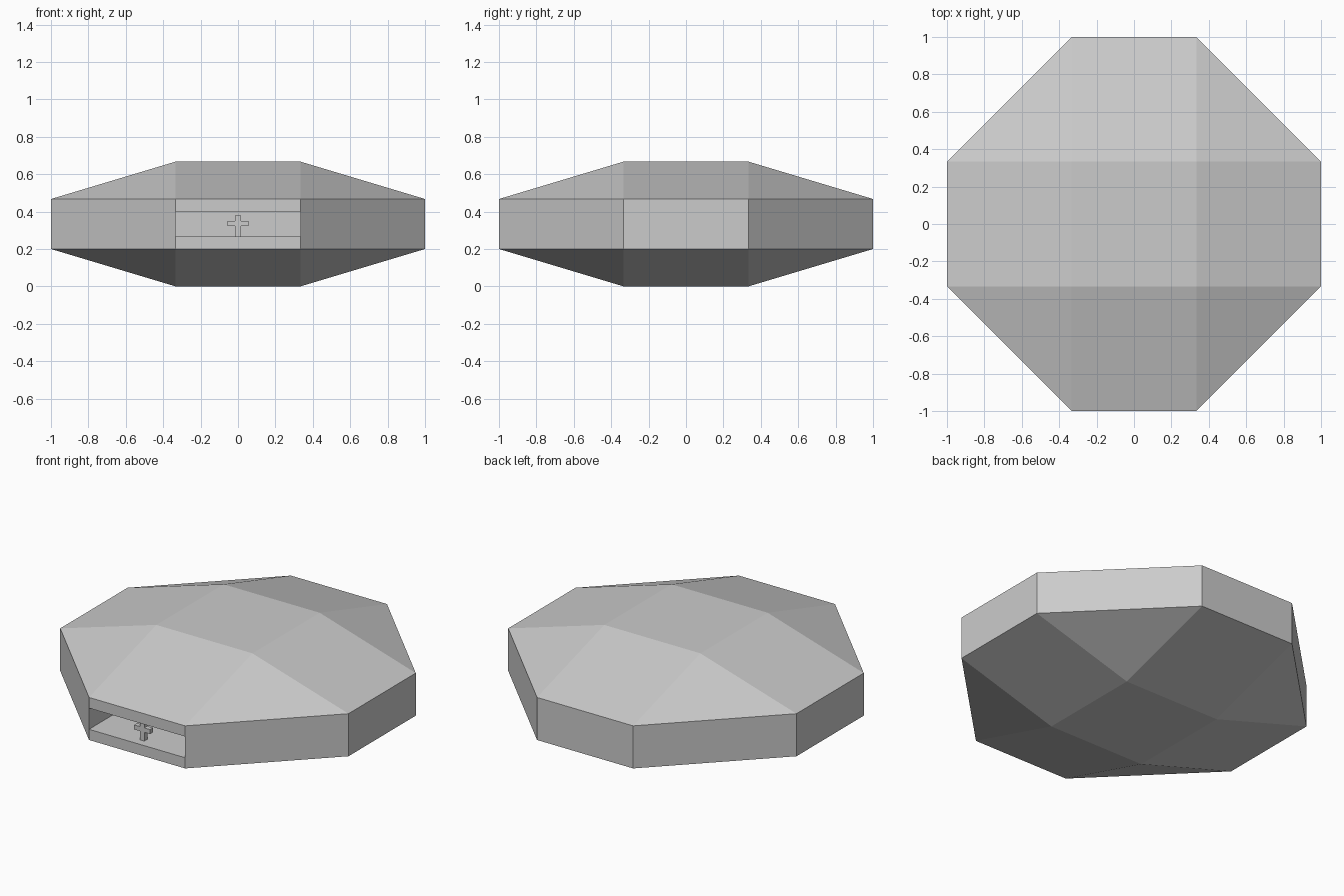
import bpy
import bmesh
from mathutils import Vector

cube = bpy.data.objects.get("Cube")
if cube:
    bpy.data.objects.remove(cube, do_unlink=True)

IN, OUT = 1 / 3, 1.0                      # inner square and outer octagon half sizes
BASE, LOW, HIGH, TOP = 0.0, 0.2, 0.467, 0.667
SLOT_LOW, SLOT_HIGH = 0.267, 0.4

grey = bpy.data.materials.new("plain grey")
grey.use_nodes = True
tone = (0.6, 0.6, 0.6, 1)
grey.diffuse_color = tone
grey.node_tree.nodes["Principled BSDF"].inputs["Base Color"].default_value = tone


def finish(name, bm):
    bmesh.ops.recalc_face_normals(bm, faces=bm.faces)
    mesh = bpy.data.meshes.new(name)
    bm.to_mesh(mesh)
    bm.free()
    mesh.materials.append(grey)
    obj = bpy.data.objects.new(name, mesh)
    bpy.context.collection.objects.link(obj)
    return obj


# Faceted body: octagonal band tapering to a square above and below
bm = bmesh.new()
for sx in (-1, 1):
    for sy in (-1, 1):
        for z in (BASE, TOP):
            bm.verts.new((sx * IN, sy * IN, z))
        for z in (LOW, HIGH):
            bm.verts.new((sx * IN, sy * OUT, z))
            bm.verts.new((sx * OUT, sy * IN, z))
bmesh.ops.convex_hull(bm, input=bm.verts)
bmesh.ops.dissolve_limit(bm, angle_limit=0.01, verts=bm.verts, edges=bm.edges)


def front_faces():
    return [f for f in bm.faces if f.normal.y < -0.99]


# Slot in the front: cut the face into three bands and push the middle one in
for z in (SLOT_LOW, SLOT_HIGH):
    faces = front_faces()
    parts = {e for f in faces for e in f.edges} | {v for f in faces for v in f.verts}
    bmesh.ops.bisect_plane(bm, geom=faces + list(parts),
                           plane_co=(0, 0, z), plane_no=(0, 0, 1))
    bm.normal_update()
middle = [f for f in front_faces()
          if SLOT_LOW < f.calc_center_median().z < SLOT_HIGH]
pushed = bmesh.ops.extrude_discrete_faces(bm, faces=middle)["faces"]
bmesh.ops.translate(bm, vec=(0, OUT - IN, 0),
                    verts=list({v for f in pushed for v in f.verts}))
finish("body", bm)

# Small cross standing in the slot: half outline mirrored, then extruded
bm = bmesh.new()
half = [(0.015, SLOT_LOW), (0.015, 0.322), (0.055, 0.322),
        (0.055, 0.35), (0.015, 0.35), (0.015, 0.38)]
outline = half + [(-x, z) for x, z in reversed(half)]
face = bm.faces.new([bm.verts.new((x, -0.95, z)) for x, z in outline])
grown = bmesh.ops.extrude_face_region(bm, geom=[face])["geom"]
bmesh.ops.translate(bm, vec=Vector((0, 0.03, 0)),
                    verts=[g for g in grown if isinstance(g, bmesh.types.BMVert)])
finish("cross", bm)
